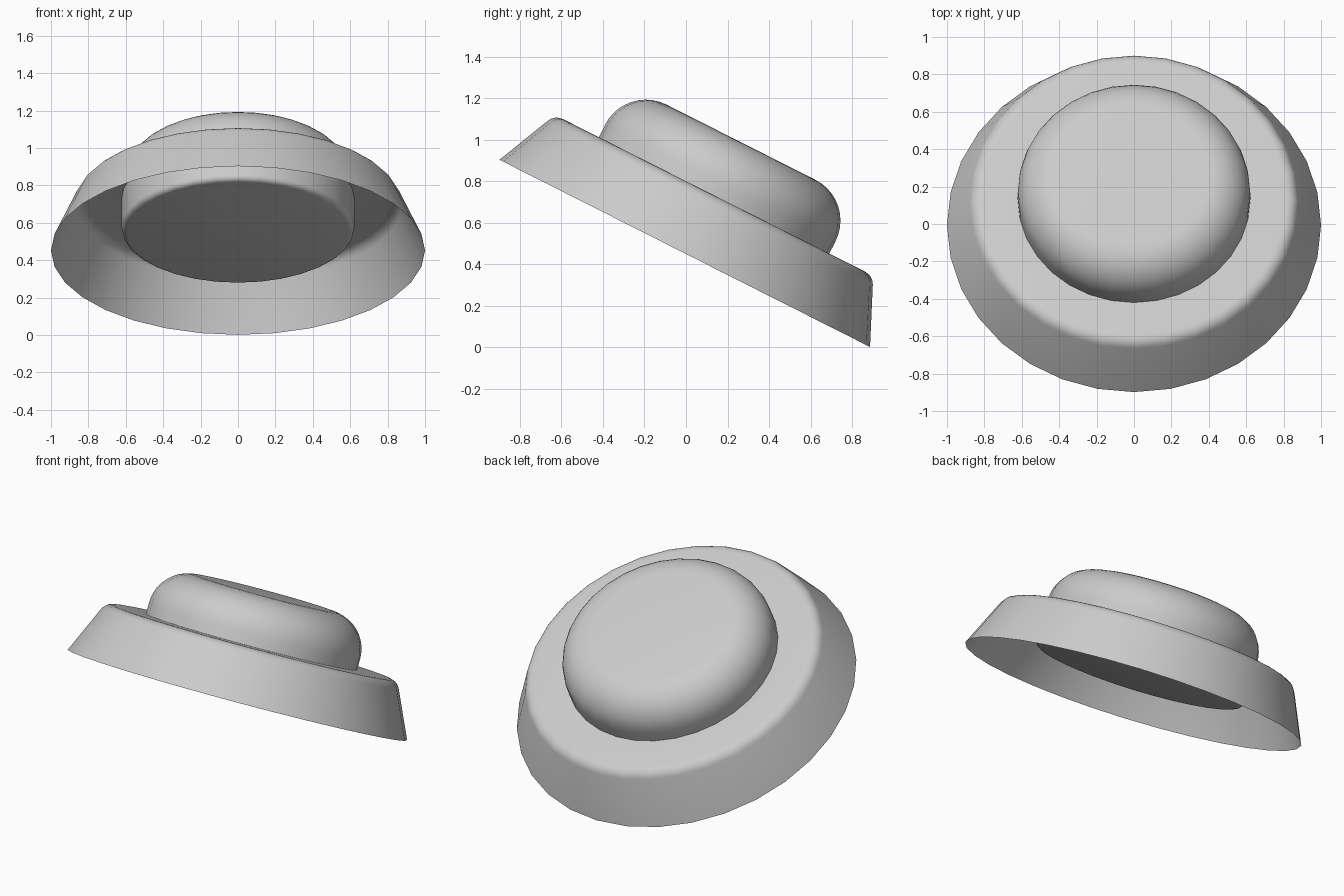
import bpy, bmesh
from math import sin, cos, pi, radians

if "Cube" in bpy.data.objects:
    bpy.data.objects.remove(bpy.data.objects["Cube"])

SEGMENTS = 32
TILT = radians(-26.8)
CENTRE = (0, -0.006, 0.452)


def arc(cr, ch, radius, a0, a1, steps):
    """Points (radius, height) along a circular arc, angles in degrees."""
    pts = []
    for i in range(steps + 1):
        a = radians(a0 + (a1 - a0) * i / steps)
        pts.append((cr + radius * cos(a), ch + radius * sin(a)))
    return pts


def lathe(name, profile):
    """Revolve a bottom-to-top profile about the tilted axis."""
    bm = bmesh.new()
    verts = [bm.verts.new((r, 0, h)) for r, h in profile]
    edges = [bm.edges.new(pair) for pair in zip(verts, verts[1:])]
    bmesh.ops.spin(bm, geom=verts + edges, cent=(0, 0, 0), axis=(0, 0, 1),
                   angle=2 * pi, steps=SEGMENTS)
    bmesh.ops.remove_doubles(bm, verts=bm.verts, dist=1e-4)
    bmesh.ops.recalc_face_normals(bm, faces=bm.faces)
    mesh = bpy.data.meshes.new(name)
    bm.to_mesh(mesh)
    bm.free()
    obj = bpy.data.objects.new(name, mesh)
    bpy.context.collection.objects.link(obj)
    obj.rotation_euler.x = TILT
    obj.location = CENTRE
    # Put a vertex on the front and side axes, keep hard edges crisp
    bpy.ops.object.select_all(action='DESELECT')
    obj.select_set(True)
    bpy.context.view_layer.objects.active = obj
    bpy.ops.object.shade_smooth_by_angle(angle=radians(40))
    return obj


# Thin flared shade, open underneath, with a rounded shoulder
lathe("shade", [(1.0, 0.0)] + arc(0.815, 0.245, 0.068, 24, 90, 5) + [(0.60, 0.313)])

# Central body: softened flat base, straight wall, large rounded top
lathe("lamp_body", [(0.0, 0.11)] + arc(0.592, 0.14, 0.03, -90, 0, 4)
      + arc(0.402, 0.38, 0.22, 0, 90, 10) + [(0.0, 0.60)])
